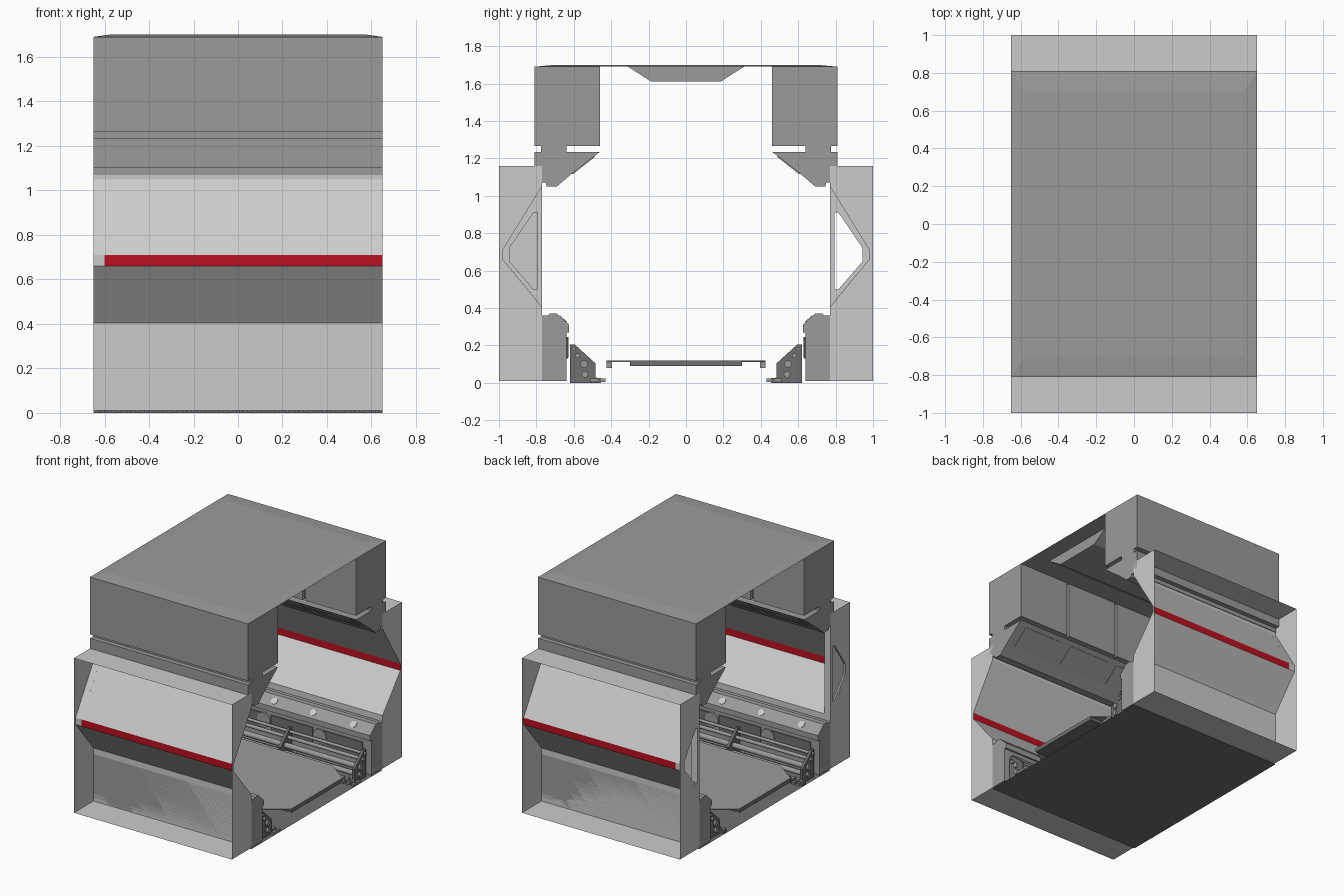
import bpy, bmesh, math
from mathutils import Matrix, Vector

if "Cube" in bpy.data.objects:
    bpy.data.objects.remove(bpy.data.objects["Cube"])

W = 0.65  # half length of the corridor along x


def material(name, rgb):
    m = bpy.data.materials.new(name)
    m.diffuse_color = (*rgb, 1)
    m.use_nodes = True
    m.node_tree.nodes["Principled BSDF"].inputs["Base Color"].default_value = m.diffuse_color
    return m


RED = material("red_stripe", (0.5, 0.005, 0.015))
DARK = material("dark_grey", (0.16, 0.16, 0.16))
MID = material("mid_grey", (0.33, 0.33, 0.33))


def finish(bm, name, mat=None):
    bmesh.ops.recalc_face_normals(bm, faces=bm.faces)
    me = bpy.data.meshes.new(name)
    bm.to_mesh(me)
    bm.free()
    ob = bpy.data.objects.new(name, me)
    bpy.context.collection.objects.link(ob)
    if mat:
        me.materials.append(mat)
    return ob


def add_prism(bm, prof, x0, x1, caps=True):
    """Closed (y, z) profile run along x; an open sheet when caps is False."""
    a = [bm.verts.new((x0, y, z)) for y, z in prof]
    b = [bm.verts.new((x1, y, z)) for y, z in prof]
    n = len(prof)
    for i in range(n if caps else n - 1):
        j = (i + 1) % n
        bm.faces.new((a[i], a[j], b[j], b[i]))
    if caps:
        bm.faces.new(a)
        bm.faces.new(b[::-1])


def prism(name, prof, spans, s=1, mat=None, caps=True):
    bm = bmesh.new()
    for x0, x1 in spans:
        add_prism(bm, [(y * s, z) for y, z in prof], x0, x1, caps)
    return finish(bm, name, mat)


def rect(y0, y1, z0, z1):
    return [(y0, z0), (y1, z0), (y1, z1), (y0, z1)]


def plate_on(p, q, t):
    """Thin strip profile lying on the segment p-q, offset to the right side."""
    d = (Vector(q) - Vector(p)).normalized()
    n = Vector((d.y, -d.x)) * t
    return [p, q, tuple(Vector(q) + n), tuple(Vector(p) + n)]


def discs(name, items, r, depth, mat=None):
    """Cylinders given as (centre, axis)."""
    bm = bmesh.new()
    for c, ax in items:
        rot = Vector((0, 0, 1)).rotation_difference(Vector(ax)).to_matrix().to_4x4()
        bmesh.ops.create_cone(bm, cap_ends=True, segments=16, radius1=r, radius2=r,
                              depth=depth, matrix=Matrix.Translation(c) @ rot)
    ob = finish(bm, name, mat)
    for p in ob.data.polygons:
        p.use_smooth = len(p.vertices) == 4
    return ob


FULL = [(-W, W)]
THIRDS = [(-W, -0.23), (-0.21, 0.21), (0.23, W)]
PANELS = [(-0.58, -0.25), (-0.17, 0.17), (0.25, 0.58)]

for s, side in ((-1, "front"), (1, "back")):
    # bulged wall sheets, red stripe, and outer box ledges
    prism(side + "_wall_lower", [(0.77, 0.01), (0.77, 0.405), (0.98, 0.66)], FULL, s, caps=False)
    prism(side + "_wall_stripe", [(0.98, 0.66), (0.98, 0.71)], [(-0.6, W)], s, RED, False)
    prism(side + "_wall_upper", [(0.98, 0.71), (0.77, 1.05), (0.77, 1.16)], FULL, s, caps=False)
    prism(side + "_ledge_top", [(1, 1.16), (0.77, 1.16)], FULL, s, caps=False)
    prism(side + "_ledge_bottom", [(1, 0.01), (0.77, 0.01)], FULL, s, caps=False)

    # flat end plates with the bulge cut out
    bm = bmesh.new()
    notch = [(1, 0.01), (1, 1.16), (0.77, 1.16), (0.77, 1.05), (0.98, 0.71),
             (0.98, 0.66), (0.77, 0.405), (0.77, 0.01)]
    for x in (-W, W):
        bm.faces.new([bm.verts.new((x, y * s, z)) for y, z in notch])
    finish(bm, side + "_end_plates")

    # bulkhead frame at the left end: open at the back, closed at the front
    outer = [(0.77, 0.405), (0.98, 0.66), (0.98, 0.71), (0.77, 1.05)]
    inner = [(0.795, 0.50), (0.815, 0.50), (0.945, 0.65), (0.945, 0.72), (0.815, 0.91), (0.795, 0.91)]
    o6 = [outer[0], (0.79, 0.43), outer[1], outer[2], (0.79, 1.018), outer[3]]
    bm = bmesh.new()
    rings = [[bm.verts.new((x, y * s, z)) for y, z in p]
             for x, p in ((-W, o6), (-0.6, o6), (-0.6, inner), (-W, inner))]
    for k in range(4):
        a, b = rings[k], rings[(k + 1) % 4]
        for i in range(6):
            j = (i + 1) % 6
            bm.faces.new((a[i], a[j], b[j], b[i]))
    finish(bm, side + "_bulkhead_frame")
    if s < 0:
        prism("bulkhead_infill", inner, [(-0.64, -0.61)], s)

    # upper block: core with three inner panels, groove, and sloped wedge
    prism(side + "_upper_block", rect(0.48, 0.81, 1.265, 1.69), FULL, s, MID)
    prism(side + "_upper_panels", rect(0.46, 0.48, 1.265, 1.69), THIRDS, s, MID)
    prism(side + "_upper_groove", rect(0.64, 0.775, 1.235, 1.265), FULL, s, MID)
    prism(side + "_upper_wedge", [(0.46, 1.235), (0.81, 1.235), (0.81, 1.10), (0.775, 1.10),
          (0.775, 1.07), (0.75, 1.07), (0.745, 1.05), (0.69, 1.05), (0.62, 1.11)], FULL, s, MID)
    prism(side + "_wedge_panels", plate_on((0.61, 1.118), (0.49, 1.212), -0.005), PANELS, s, MID)

    # lower plinth with sloped top, trim, and round lamps
    prism(side + "_plinth", [(0.77, 0.01), (0.64, 0.01), (0.64, 0.27), (0.625, 0.27),
          (0.625, 0.31), (0.69, 0.37), (0.73, 0.37), (0.74, 0.36), (0.77, 0.36)], FULL, s, MID)
    prism(side + "_plinth_trim", rect(0.632, 0.64, 0.13, 0.24), PANELS, s, DARK)
    discs(side + "_slope_lamps", [((x, 0.657 * s, 0.34), (0, -0.68 * s, 0.73))
                                  for x in (-0.49, -0.16, 0.16, 0.49)], 0.025, 0.008)
    discs(side + "_plinth_vents", [((x, 0.64 * s, 0.19), (0, 1, 0))
                                   for x in (-0.23, 0.23)], 0.055, 0.024, MID)

    # pipe brackets, pipes, and ribbed gutter
    prism(side + "_pipe_brackets", [(0.62, 0), (0.62, 0.205), (0.595, 0.205), (0.485, 0.105),
          (0.485, 0.03), (0.465, 0.02), (0.465, 0)],
          [(-0.62, -0.6), (-0.01, 0.01), (0.6, 0.62)], s, DARK)
    for y, z, r in ((0.545, 0.1, 0.02), (0.54, 0.045, 0.018), (0.58, 0.145, 0.013), (0.6, 0.18, 0.011)):
        discs(side + "_pipe", [((0, y * s, z), (1, 0, 0))], r, 1.27, MID)
    prism(side + "_gutter_rail", rect(0.455, 0.475, 0, 0.025), FULL, s, DARK)
    prism(side + "_gutter_ribs", rect(0.43, 0.51, 0.005, 0.022),
          [(-0.63 + i * 0.042, -0.61 + i * 0.042) for i in range(31)], s, MID)

    # floor edge lip
    prism(side + "_floor_lip", rect(0.395, 0.425, 0.08, 0.11), [(-0.48, 0.48)], s, MID)

# floor: thick centre slab with a thin chamfered deck
prism("floor_slab", rect(-0.3, 0.3, 0.09, 0.118), FULL, 1, DARK)
bm = bmesh.new()
deck = [(-W, -0.3), (-0.48, -0.425), (0.48, -0.425), (W, -0.3),
        (W, 0.3), (0.48, 0.425), (-0.48, 0.425), (-W, 0.3)]
face = bm.faces.new([bm.verts.new((x, y, 0.112)) for x, y in deck])
up = bmesh.ops.extrude_face_region(bm, geom=[face])["geom"]
bmesh.ops.translate(bm, vec=(0, 0, 0.008), verts=[v for v in up if isinstance(v, bmesh.types.BMVert)])
finish(bm, "floor_deck", MID)

# underside sheet
prism("base_sheet", [(-0.77, 0), (0.77, 0)], FULL, 1, DARK, False)

# roof: shallow raised sheet and hanging ceiling pan
bm = bmesh.new()
low = [bm.verts.new((x, y, 1.69)) for x, y in ((-W, -0.81), (W, -0.81), (W, 0.81), (-W, 0.81))]
top = [bm.verts.new((x, y, 1.70)) for x, y in ((-0.58, -0.7), (0.58, -0.7), (0.58, 0.7), (-0.58, 0.7))]
for i in range(4):
    j = (i + 1) % 4
    bm.faces.new((low[i], low[j], top[j], top[i]))
bm.faces.new(top)
bm.faces.new(low[::-1])
finish(bm, "roof", MID)
prism("ceiling_pan", [(-0.31, 1.69), (-0.185, 1.61), (0.185, 1.61), (0.31, 1.69)], [(-0.52, 0.52)], 1, MID)
